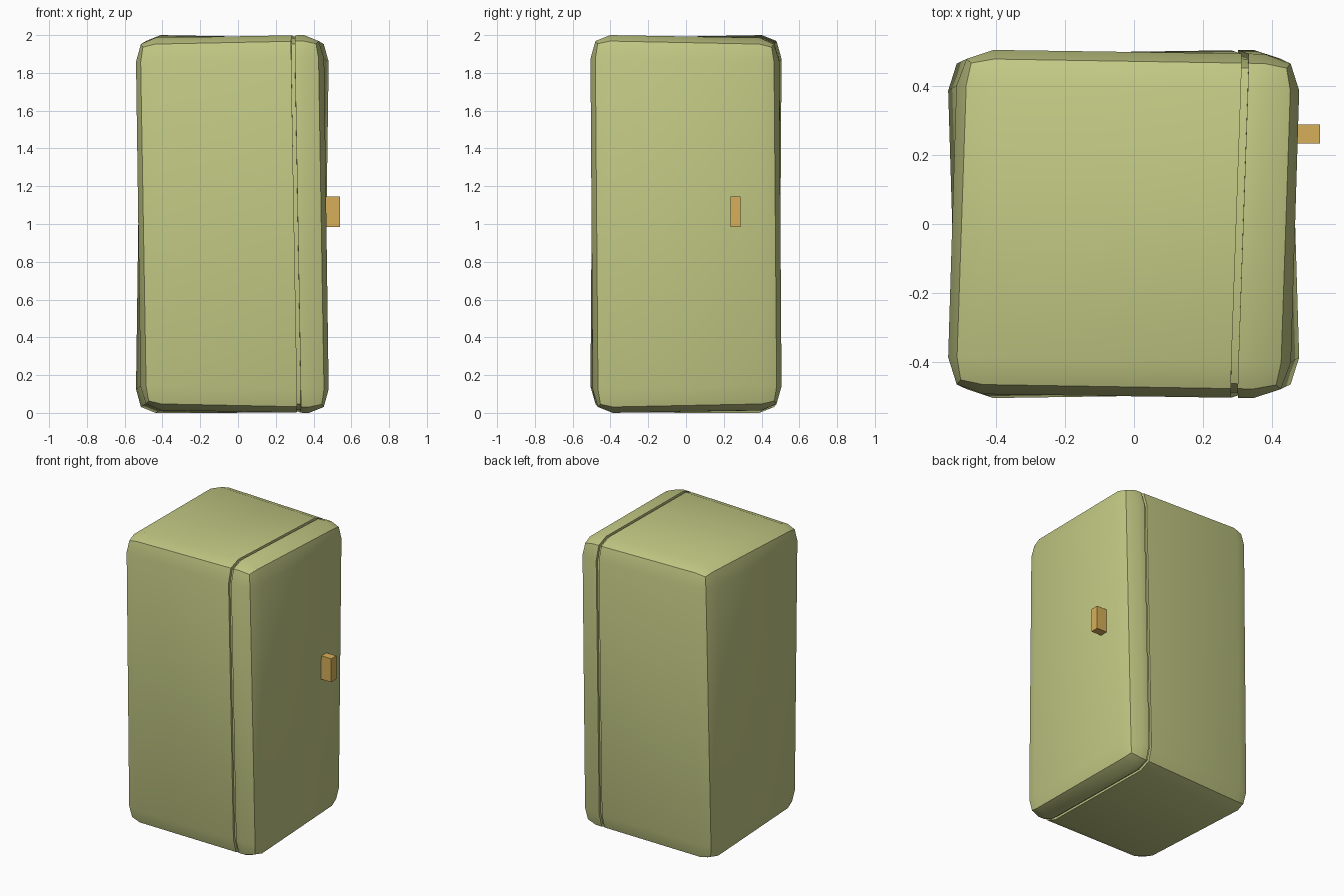
import bpy, bmesh
from mathutils import Vector, Matrix

if "Cube" in bpy.data.objects:
    bpy.data.objects.remove(bpy.data.objects["Cube"])

CX, CZ = -0.03, 1.0            # body centre
GAP_A, GAP_B = 0.297, 0.317    # seam between cabinet and door


def material(name, rgb):
    m = bpy.data.materials.new(name)
    m.diffuse_color = (*rgb, 1)
    m.use_nodes = True
    m.node_tree.nodes["Principled BSDF"].inputs["Base Color"].default_value = m.diffuse_color
    return m


def finish(bm, name, mat):
    bmesh.ops.recalc_face_normals(bm, faces=bm.faces)
    me = bpy.data.meshes.new(name)
    bm.to_mesh(me)
    bm.free()
    me.materials.append(mat)
    ob = bpy.data.objects.new(name, me)
    bpy.context.collection.objects.link(ob)
    return ob


def smooth(ob):
    bpy.ops.object.select_all(action='DESELECT')
    ob.select_set(True)
    bpy.context.view_layer.objects.active = ob
    bpy.ops.object.shade_smooth_by_angle(angle=0.52)


def shell_slice(name, mat, lo=None, hi=None, inset=0.0):
    """Slice of the rounded, slightly warped body between x = lo and x = hi."""
    bm = bmesh.new()
    bmesh.ops.create_cube(bm, size=1)
    bmesh.ops.scale(bm, vec=(0.996, 1.0, 1.655), verts=bm.verts)
    bmesh.ops.bevel(bm, geom=bm.edges[:], offset=0.105, segments=2,
                    profile=0.55, affect='EDGES')
    bmesh.ops.scale(bm, vec=(1, 1 - 2 * inset, 1.2 * (1 - inset)), verts=bm.verts)
    bmesh.ops.translate(bm, vec=(CX, 0, 0), verts=bm.verts)
    for x, d in ((lo, -1), (hi, 1)):
        if x is None:
            continue
        r = bmesh.ops.bisect_plane(bm, geom=bm.verts[:] + bm.edges[:] + bm.faces[:],
                                   plane_co=(x, 0, 0), plane_no=(d, 0, 0),
                                   clear_outer=True)
        cut = [e for e in r['geom_cut'] if isinstance(e, bmesh.types.BMEdge)]
        bmesh.ops.contextual_create(bm, geom=cut)
    # hand-made wobble: opposite corners lean in opposite directions
    for v in bm.verts:
        x, y, z = v.co
        x0 = x - CX
        v.co = (x + 0.035 * y * z, y - 0.017 * x0 * z,
                CZ + z - 0.045 * x0 * y * z)
    ob = finish(bm, name, mat)
    smooth(ob)


green = material("pale_green", (0.54, 0.58, 0.23))
gold = material("gold", (0.68, 0.43, 0.10))

# cabinet, door and the recessed seal between them
shell_slice("cabinet", green, hi=GAP_A)
shell_slice("door", green, lo=GAP_B)
shell_slice("seal", green, lo=GAP_A - 0.002, hi=GAP_B + 0.002, inset=0.015)

# small block handle on the door
bm = bmesh.new()
bmesh.ops.create_cube(bm, size=1, matrix=Matrix.Translation((0.5, 0.262, 1.065))
                      @ Matrix.Diagonal((0.08, 0.055, 0.16, 1)))
finish(bm, "handle", gold)
